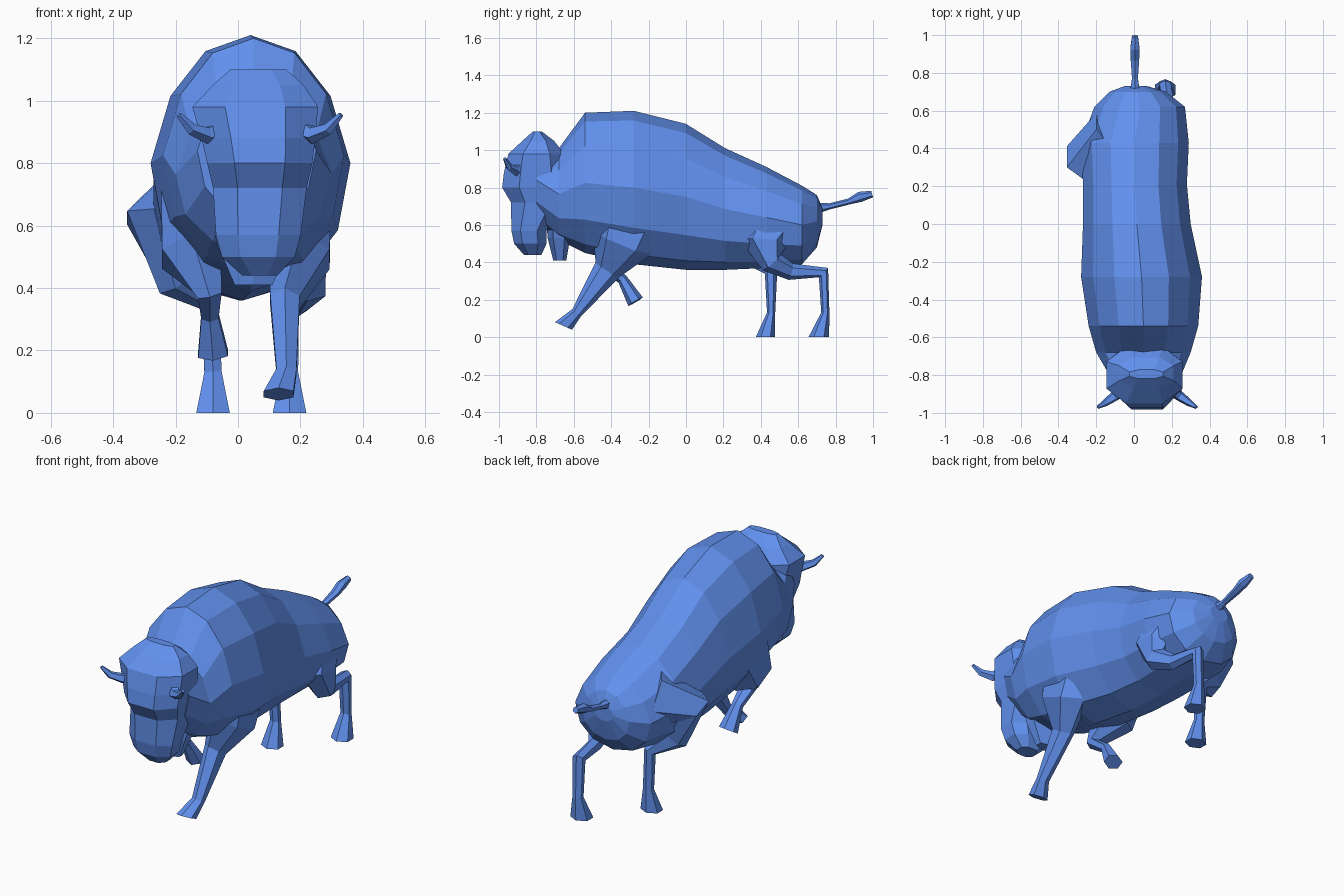
import bpy, bmesh, math
from mathutils import Vector

mat = bpy.data.materials.new("blue_hide")
mat.diffuse_color = (0.12, 0.28, 0.85, 1)


def loft(name, rings):
    """Skin a list of equal-length vertex rings, capped at both ends."""
    bm = bmesh.new()
    vr = [[bm.verts.new(p) for p in r] for r in rings]
    n = len(vr[0])
    for a, b in zip(vr, vr[1:]):
        for i in range(n):
            j = (i + 1) % n
            bm.faces.new((a[i], a[j], b[j], b[i]))
    bm.faces.new(vr[0])
    bm.faces.new(vr[-1][::-1])
    bmesh.ops.recalc_face_normals(bm, faces=bm.faces)
    me = bpy.data.meshes.new(name)
    bm.to_mesh(me)
    bm.free()
    me.materials.append(mat)
    ob = bpy.data.objects.new(name, me)
    bpy.context.collection.objects.link(ob)
    return ob


def oval(sides, n=2.0, phase=0.0):
    """Unit superellipse points; larger n is boxier."""
    out = []
    for i in range(sides):
        a = 2 * math.pi * (i + phase) / sides
        c, s = math.cos(a), math.sin(a)
        out.append((math.copysign(abs(c) ** (2 / n), c),
                    math.copysign(abs(s) ** (2 / n), s)))
    return out


def limb(name, path, sides=6, ref=(1, 0, 0), end=None):
    """Tube through (x, y, z, radius along ref, other radius); end fixes the last direction."""
    pts = [Vector(p[:3]) for p in path]
    rings = []
    for k, p in enumerate(path):
        d_in = (pts[k] - pts[max(k - 1, 0)]).normalized()
        d_out = (pts[min(k + 1, len(pts) - 1)] - pts[k]).normalized()
        t = (d_in + d_out).normalized()
        if end and k == len(path) - 1:
            t = Vector(end).normalized()
        u = Vector(ref)
        u = (u - t * u.dot(t)).normalized()
        v = t.cross(u)
        rings.append([pts[k] + u * c * p[3] + v * s * p[4]
                      for c, s in oval(sides, 2, 0.5)])
    return loft(name, rings)


# Humped torso and neck: y, left x, right x, bottom z, top z; narrower towards the spine
torso = [(-0.80, -0.13, 0.25, 0.62, 1.06), (-0.68, -0.20, 0.30, 0.52, 1.01),
         (-0.54, -0.24, 0.34, 0.45, 1.20), (-0.28, -0.28, 0.36, 0.39, 1.21),
         (0.00, -0.27, 0.30, 0.36, 1.14), (0.21, -0.27, 0.28, 0.36, 1.01),
         (0.43, -0.28, 0.29, 0.37, 0.91), (0.62, -0.21, 0.27, 0.39, 0.81),
         (0.70, -0.13, 0.17, 0.48, 0.76), (0.73, -0.05, 0.07, 0.60, 0.69)]
loft("torso", [[Vector(((l + r) / 2 + c * (r - l) / 2 * (1 - 0.16 * max(s, 0)), y,
                        (b + t) / 2 + s * (t - b) / 2))
                for c, s in oval(12, 2.15)] for y, l, r, b, t in torso])

# Head stacked upwards: z, front y, back y, left x, right x
head = [(0.44, -0.87, -0.77, 0.01, 0.13), (0.50, -0.925, -0.74, -0.06, 0.19),
        (0.57, -0.94, -0.74, -0.08, 0.21), (0.72, -0.945, -0.64, -0.09, 0.23),
        (0.80, -0.995, -0.62, -0.11, 0.25), (0.88, -0.985, -0.62, -0.13, 0.26),
        (0.98, -0.96, -0.64, -0.16, 0.27), (1.05, -0.88, -0.70, -0.09, 0.22),
        (1.10, -0.82, -0.77, -0.03, 0.16)]
loft("head", [[Vector(((l + r) / 2 + c * (r - l) / 2, (f + b) / 2 + s * (b - f) / 2, z))
               for c, s in oval(8, 2.4, 0.5)] for z, f, b, l, r in head])

# Throat beard
limb("beard", [(0.05, -0.67, 0.66, 0.17, 0.08), (0.05, -0.68, 0.53, 0.13, 0.06),
               (0.05, -0.675, 0.41, 0.07, 0.035)], end=(0, 0, -1))

# Horns mirrored about the turned head's centre line
for side, label in ((-1, "left"), (1, "right")):
    limb(label + "_horn", [(0.07 + side * dx, y, z, r, r) for dx, y, z, r in
                           ((0.11, -0.86, 0.92, 0.04), (0.17, -0.91, 0.89, 0.028),
                            (0.22, -0.945, 0.91, 0.02), (0.26, -0.97, 0.955, 0.009))],
         sides=5, ref=(0, 0, 1))

# Tail with a tuft
limb("tail", [(0.005, 0.70, 0.69, 0.03, 0.03), (0.005, 0.77, 0.70, 0.018, 0.016),
              (0.005, 0.87, 0.725, 0.026, 0.016), (0.005, 0.93, 0.75, 0.028, 0.028),
              (0.005, 0.995, 0.765, 0.018, 0.018)], end=(0, 1, 0.3))

# Legs in a walking pose
down = (0, 0, -1)
limb("right_front_leg", [(0.22, -0.28, 0.70, 0.09, 0.22), (0.20, -0.34, 0.51, 0.11, 0.17),
                         (0.15, -0.42, 0.36, 0.055, 0.075), (0.155, -0.585, 0.13, 0.037, 0.03),
                         (0.13, -0.655, 0.06, 0.055, 0.05)], end=(0, -0.4, -0.9))
limb("left_front_leg", [(-0.15, -0.28, 0.70, 0.11, 0.22), (-0.15, -0.36, 0.51, 0.11, 0.14),
                        (-0.09, -0.44, 0.38, 0.045, 0.04), (-0.09, -0.34, 0.31, 0.032, 0.028),
                        (-0.08, -0.27, 0.19, 0.055, 0.045)])
limb("left_hind_leg", [(-0.13, 0.50, 0.70, 0.10, 0.17), (-0.27, 0.35, 0.61, 0.10, 0.12),
                       (-0.20, 0.38, 0.43, 0.07, 0.08), (-0.09, 0.455, 0.35, 0.035, 0.035),
                       (-0.08, 0.455, 0.13, 0.032, 0.022), (-0.08, 0.425, 0.0, 0.062, 0.052)],
     end=down)
limb("right_hind_leg", [(0.16, 0.50, 0.66, 0.09, 0.16), (0.21, 0.42, 0.51, 0.085, 0.13),
                        (0.22, 0.46, 0.40, 0.07, 0.065), (0.19, 0.56, 0.35, 0.035, 0.045),
                        (0.165, 0.735, 0.345, 0.035, 0.035), (0.165, 0.745, 0.13, 0.032, 0.022),
                        (0.165, 0.71, 0.0, 0.062, 0.055)], end=down)
